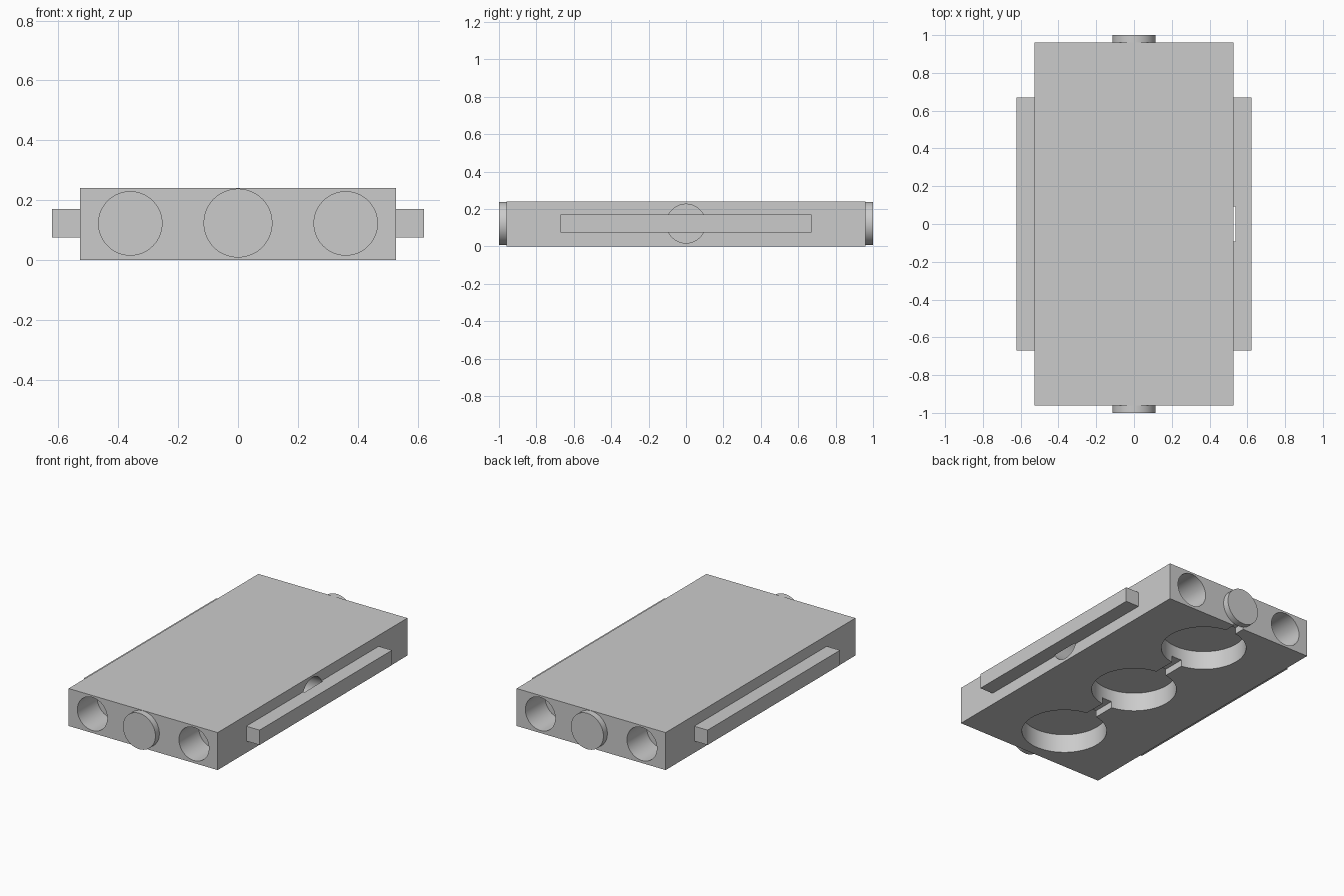
import bpy
import math

cube = bpy.data.objects.get("Cube")
if cube:
    bpy.data.objects.remove(cube, do_unlink=True)

# One plain grey for the whole model
grey = bpy.data.materials.new("plain_grey")
grey.use_nodes = True
grey.diffuse_color = (0.6, 0.6, 0.6, 1)
grey.node_tree.nodes["Principled BSDF"].inputs["Base Color"].default_value = (0.6, 0.6, 0.6, 1)

MID_Z = 0.122
BODY_X, BODY_Y, BODY_H = 0.528, 0.96, 0.24


def finish(ob, name):
    ob.name = name
    ob.data.materials.append(grey)
    bpy.ops.object.transform_apply(location=True, rotation=True, scale=True)
    return ob


def box(name, lo, hi):
    bpy.ops.mesh.primitive_cube_add(size=1, location=[(a + b) / 2 for a, b in zip(lo, hi)])
    ob = bpy.context.object
    ob.scale = [b - a for a, b in zip(lo, hi)]
    return finish(ob, name)


def cylinder(name, radius, start, axis, length):
    """Cylinder running from start along the positive x, y or z axis."""
    centre = list(start)
    centre["xyz".index(axis)] += length / 2
    turn = {"x": (0, math.pi / 2, 0), "y": (math.pi / 2, 0, 0), "z": (0, 0, 0)}[axis]
    bpy.ops.mesh.primitive_cylinder_add(vertices=96, radius=radius, depth=length,
                                        location=centre, rotation=turn)
    return finish(bpy.context.object, name)


def cut(target, cutter, keep=False):
    mod = target.modifiers.new("cut", "BOOLEAN")
    mod.operation = "DIFFERENCE"
    mod.solver = "EXACT"
    mod.object = cutter
    bpy.context.view_layer.objects.active = target
    bpy.ops.object.modifier_apply(modifier=mod.name)
    if not keep:
        bpy.data.objects.remove(cutter, do_unlink=True)


# Slab body and the two side rails
body = box("body", (-BODY_X, -BODY_Y, 0), (BODY_X, BODY_Y, BODY_H))
left_rail = box("left_rail", (BODY_X, -0.67, 0.075), (0.622, 0.67, 0.17))
right_rail = box("right_rail", (-0.622, -0.67, 0.075), (-BODY_X, 0.67, 0.17))

# Round recesses in the underside
for y in (-0.64, 0, 0.64):
    cut(body, cylinder("recess_cutter", 0.25, (0, y, -0.1), "z", 0.22))

# Groove joining the recesses and leaving through the back
cut(body, box("groove_cutter", (-0.036, -0.64, -0.1), (0.036, 1.1, 0.042)))

# Blind round pockets in both ends
for x in (-0.36, 0.36):
    for y in (-BODY_Y - 0.1, BODY_Y - 0.2):
        cut(body, cylinder("pocket_cutter", 0.106, (x, y, MID_Z), "y", 0.3))

# Blind pocket in one side, nicking the rail in front of it
side_cutter = cylinder("side_cutter", 0.104, (0.33, 0, MID_Z), "x", 0.207)
cut(body, side_cutter, keep=True)
cut(left_rail, side_cutter)

# Raised discs on the ends
front_disc = cylinder("front_disc", 0.115, (0, -1.0, 0.123), "y", 0.04)
back_disc = cylinder("back_disc", 0.115, (0, BODY_Y, 0.123), "y", 0.04)

# Smooth round walls, crisp edges
bpy.ops.object.select_all(action="DESELECT")
for ob in (body, left_rail, right_rail, front_disc, back_disc):
    ob.select_set(True)
bpy.context.view_layer.objects.active = body
bpy.ops.object.shade_smooth_by_angle(angle=math.radians(30))
